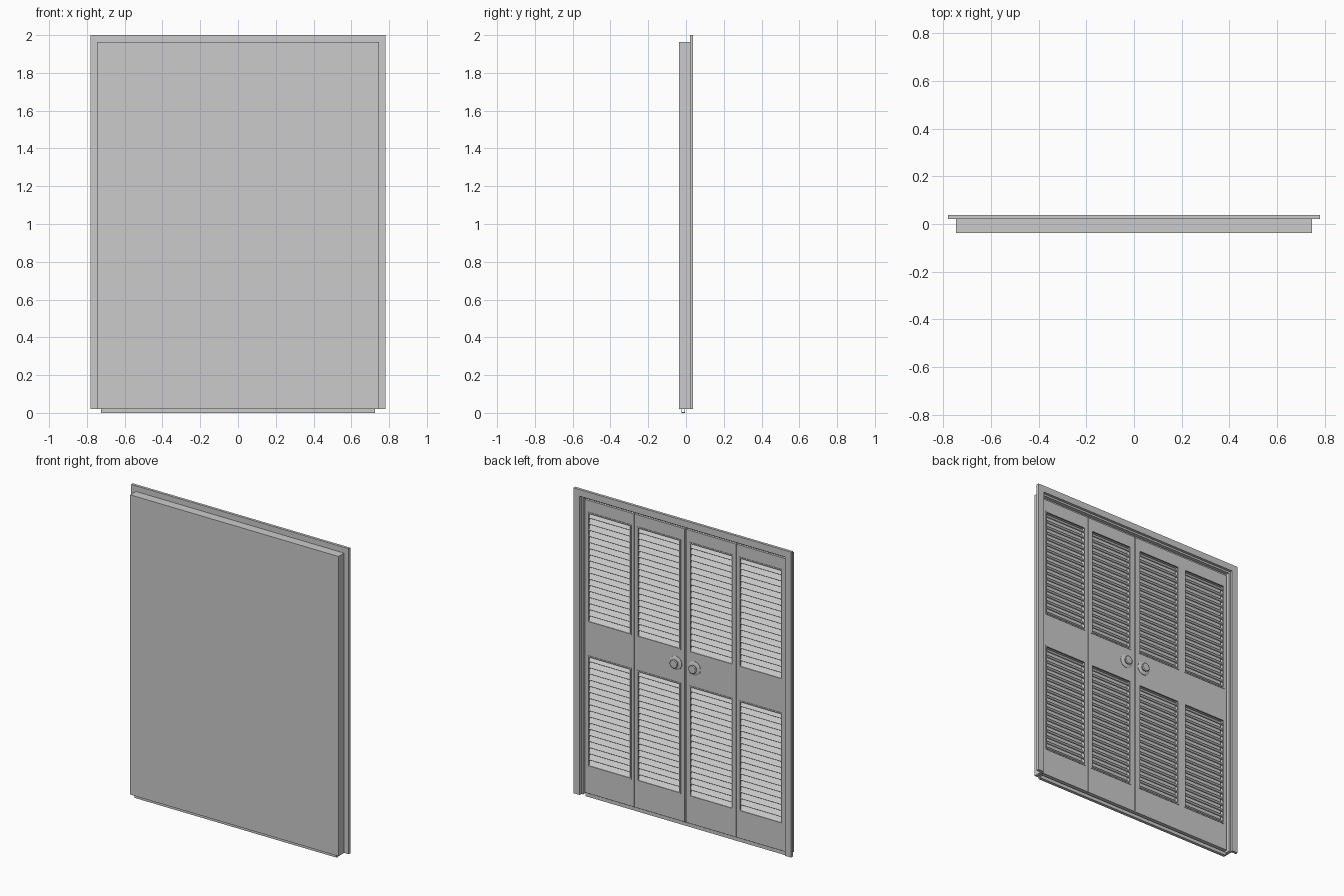
import bpy, bmesh, math
from mathutils import Matrix, Vector

if "Cube" in bpy.data.objects:
    bpy.data.objects.remove(bpy.data.objects["Cube"])


def finish(name, bm, mirror=False):
    bmesh.ops.recalc_face_normals(bm, faces=bm.faces)
    me = bpy.data.meshes.new(name)
    bm.to_mesh(me)
    bm.free()
    ob = bpy.data.objects.new(name, me)
    bpy.context.collection.objects.link(ob)
    if mirror:
        ob.modifiers.new("mirror", "MIRROR").use_mirror_merge = False
    return ob


def add_box(bm, x0, x1, y0, y1, z0, z1, tilt=0.0):
    c = Vector(((x0 + x1) / 2, (y0 + y1) / 2, (z0 + z1) / 2))
    m = (Matrix.Translation(c) @ Matrix.Rotation(tilt, 4, 'X')
         @ Matrix.Diagonal((x1 - x0, y1 - y0, z1 - z0, 1)))
    bmesh.ops.create_cube(bm, size=1, matrix=m)


def box(name, *dims):
    bm = bmesh.new()
    add_box(bm, *dims)
    return finish(name, bm)


def extrude_outline(bm, pts, y0, y1):
    f = bm.faces.new([bm.verts.new((x, y0, z)) for x, z in pts])
    new = bmesh.ops.extrude_face_region(bm, geom=[f])["geom"]
    bmesh.ops.translate(bm, vec=(0, y1 - y0, 0),
                        verts=[v for v in new if isinstance(v, bmesh.types.BMVert)])


def u_frame(name, xo, xi, zo, zi, y0, y1, z0=0.02):
    bm = bmesh.new()
    extrude_outline(bm, [(-xo, z0), (-xo, zo), (xo, zo), (xo, z0),
                         (xi, z0), (xi, zi), (-xi, zi), (-xi, z0)], y0, y1)
    return finish(name, bm)


def grid_panel(bm, xs, zs, holes, y0, y1):
    """Flat panel made of grid cells, leaving the listed cells open."""
    v = {(i, j): bm.verts.new((x, y0, z)) for i, x in enumerate(xs) for j, z in enumerate(zs)}
    faces = [bm.faces.new((v[i, j], v[i + 1, j], v[i + 1, j + 1], v[i, j + 1]))
             for i in range(len(xs) - 1) for j in range(len(zs) - 1) if (i, j) not in holes]
    new = bmesh.ops.extrude_face_region(bm, geom=faces)["geom"]
    bmesh.ops.translate(bm, vec=(0, y1 - y0, 0),
                        verts=[g for g in new if isinstance(g, bmesh.types.BMVert)])


# Frame: trim, jamb and closed sheet on the front side
YF, YB = -0.0375, 0.0375
u_frame("trim", 0.78, 0.737, 2.0, 1.957, 0.02, YB)
u_frame("jamb", 0.747, 0.725, 1.963, 1.945, YF + 0.004, 0.02)
box("front_sheet", -0.747, 0.747, YF, YF + 0.004, 0.02, 1.963)

# Bottom guide channel and top track
bm = bmesh.new()
add_box(bm, -0.725, 0.725, -0.025, -0.005, 0.0, 0.006)
add_box(bm, -0.725, 0.725, -0.025, -0.021, 0.006, 0.022)
add_box(bm, -0.725, 0.725, -0.009, -0.005, 0.006, 0.022)
finish("bottom_track", bm)
box("top_track", -0.725, 0.725, -0.024, -0.004, 1.932, 1.945)

# Door leaves, mirrored to the other side
FACE, REAR = 0.008, -0.025
leaves = [("inner", 0.004, 0.364, 0.033, 0.342), ("outer", 0.367, 0.719, 0.389, 0.697)]
openings = [(0.205, 0.922), (1.14, 1.852)]
SLATS = 18
for tag, x0, x1, a, b in leaves:
    bm = bmesh.new()
    grid_panel(bm, [x0, a, b, x1], [0.03, *openings[0], *openings[1], 1.93],
               {(1, 1), (1, 3)}, REAR, FACE)
    finish(tag + "_leaf", bm, True)

    # Raised bead around each opening
    bm = bmesh.new()
    for z0, z1 in openings:
        w = 0.006
        grid_panel(bm, [a - 0.002, a + w, b - w, b + 0.002],
                   [z0 - 0.002, z0 + w, z1 - w, z1 + 0.002], {(1, 1)}, FACE - 0.006, FACE + 0.003)
    finish(tag + "_beads", bm, True)

    # Slanted louvre slats, lower edge towards the back
    bm = bmesh.new()
    for z0, z1 in openings:
        step = (z1 - z0) / SLATS
        for k in range(SLATS):
            zc = z0 + (k + 0.5) * step
            add_box(bm, a, b, -0.030, 0.014, zc - 0.003, zc + 0.003, math.radians(-52))
    finish(tag + "_slats", bm, True)

# Round knobs near the meeting edge
bm = bmesh.new()
profile = [(0, 0.006), (0.044, 0.006), (0.044, 0.011), (0.038, 0.014), (0.02, 0.015),
           (0.018, 0.022), (0.027, 0.026), (0.029, 0.031), (0.024, 0.035), (0, 0.0365)]
verts = [bm.verts.new((0.067 + r, y, 1.045)) for r, y in profile]
edges = [bm.edges.new(p) for p in zip(verts, verts[1:])]
bmesh.ops.spin(bm, geom=verts + edges, cent=(0.067, 0, 1.045), axis=(0, 1, 0),
               angle=2 * math.pi, steps=32)
bmesh.ops.remove_doubles(bm, verts=bm.verts, dist=1e-5)
knob = finish("knob", bm, True)
bpy.context.view_layer.objects.active = knob
knob.select_set(True)
bpy.ops.object.shade_smooth_by_angle(angle=math.radians(35))
